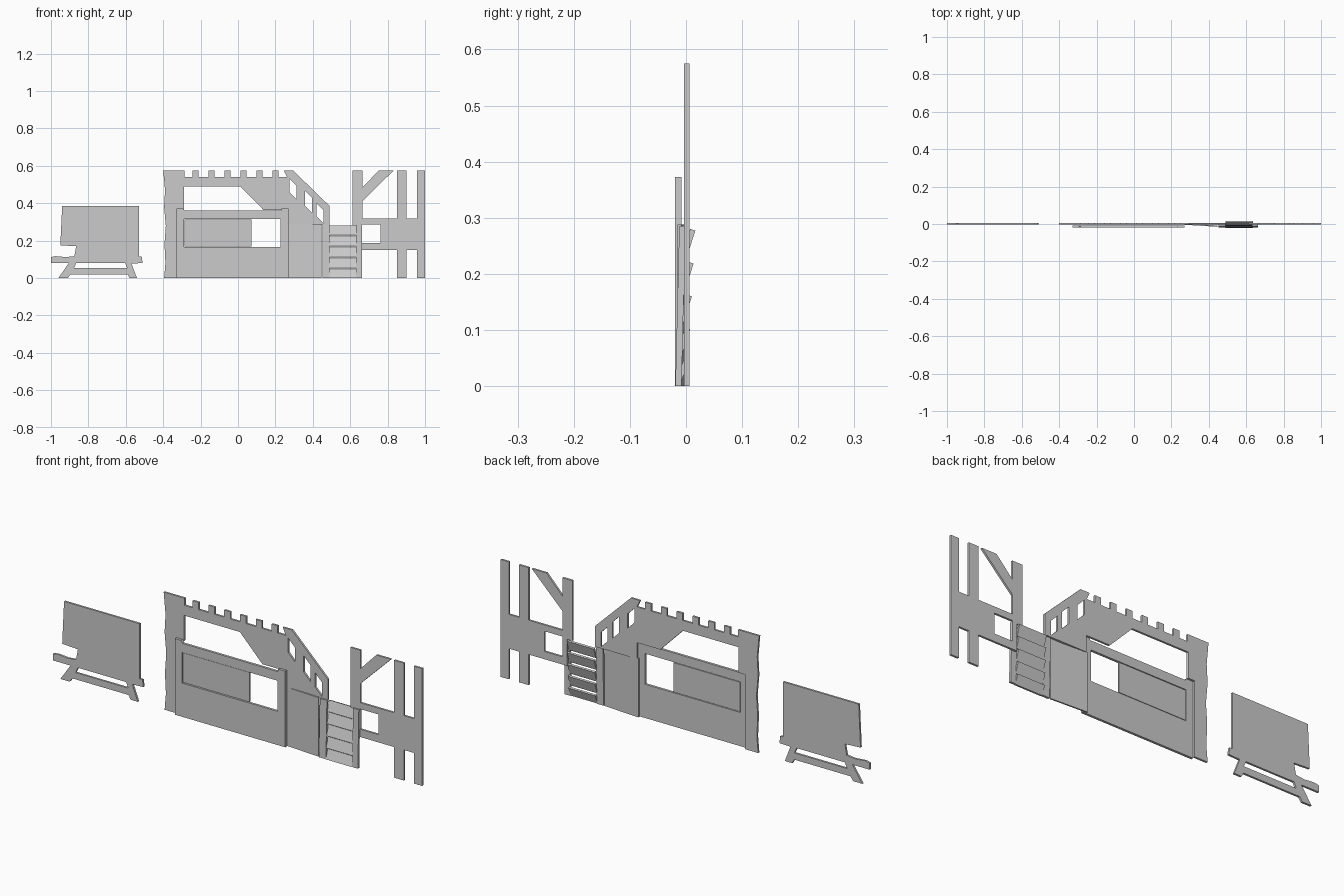
import bpy, bmesh, math
from mathutils import Vector

if "Cube" in bpy.data.objects:
    bpy.data.objects.remove(bpy.data.objects["Cube"], do_unlink=True)

grey = bpy.data.materials.new("plain_grey")
grey.use_nodes = True
COLOUR = (0.6, 0.6, 0.6, 1)
grey.diffuse_color = COLOUR
grey.node_tree.nodes["Principled BSDF"].inputs["Base Color"].default_value = COLOUR

BACK, FRONT = 0.006, -0.004      # common depth of the flat walls


def finish(name, bm):
    bmesh.ops.recalc_face_normals(bm, faces=bm.faces)
    mesh = bpy.data.meshes.new(name)
    bm.to_mesh(mesh)
    bm.free()
    mesh.materials.append(grey)
    ob = bpy.data.objects.new(name, mesh)
    bpy.context.collection.objects.link(ob)
    return ob


def plate(name, outline, holes=(), y0=FRONT, y1=BACK, shift=lambda x, z: 0.0):
    """Cut a flat outline with holes and thicken it from y0 to y1."""
    bm = bmesh.new()
    for loop in (outline, *holes):
        vs = [bm.verts.new((x, y0, z)) for x, z in loop]
        for i, v in enumerate(vs):
            bm.edges.new((v, vs[i - 1]))
    bmesh.ops.triangle_fill(bm, edges=bm.edges[:], use_beauty=True, normal=(0, -1, 0))
    bmesh.ops.dissolve_limit(bm, angle_limit=0.01, verts=bm.verts[:], edges=bm.edges[:])
    ext = bmesh.ops.extrude_face_region(bm, geom=bm.faces[:], use_keep_orig=True)
    for v in ext["geom"]:
        if isinstance(v, bmesh.types.BMVert):
            v.co.y = y1
    for v in bm.verts:
        v.co.y += shift(v.co.x, v.co.z)
    return finish(name, bm)


def rect(x0, x1, z0, z1):
    return [(x0, z0), (x1, z0), (x1, z1), (x0, z1)]


# Free-standing sign with splayed feet
plate("sign_board", [
    (-0.94, 0.385), (-0.53, 0.385), (-0.53, 0.115), (-0.515, 0.115), (-0.51, 0.08),
    (-0.57, 0.078), (-0.54, 0), (-0.58, 0), (-0.59, 0.02), (-0.895, 0.02),
    (-0.91, 0), (-0.96, 0), (-0.905, 0.08), (-1.0, 0.08), (-1.0, 0.112),
    (-0.975, 0.117), (-0.92, 0.112), (-0.875, 0.117), (-0.865, 0.17), (-0.95, 0.175)],
    [[(-0.877, 0.053), (-0.592, 0.053), (-0.604, 0.08), (-0.865, 0.08)]])

# Main wall: rough left side, row of teeth, stair railing, open below the band
TOP, DIP = 0.575, 0.54
outline = [(-0.395, 0), (-0.388, 0.08), (-0.393, 0.18), (-0.386, 0.28),
           (-0.395, 0.38), (-0.39, 0.47), (-0.4, TOP), (-0.287, TOP), (-0.287, DIP)]
for i in range(6):
    x = -0.243 + i * 0.0855
    outline += [(x, DIP), (x, TOP), (x + 0.033, TOP), (x + 0.033, DIP)]
outline += [(0.262, DIP), (0.245, TOP), (0.295, TOP), (0.49, 0.385), (0.49, 0.285),
            (0.262, 0.285), (0.262, 0.365), (0.135, 0.365), (0.013, 0.49),
            (-0.29, 0.49), (-0.29, 0.365), (-0.325, 0.365), (-0.325, 0)]
railing = [[(x, z), (x + 0.037, z - 0.037), (x + 0.037, z + h - 0.037), (x, z + h)]
           for x, z, h in ((0.275, 0.46, 0.07), (0.358, 0.387, 0.08), (0.42, 0.33, 0.07))]
plate("main_wall", outline, railing)

# Serving counter standing proud of the wall, with a half-closed shutter
plate("counter_front", [
    (-0.328, 0), (0.27, 0), (0.27, 0.373), (0.232, 0.373), (0.232, 0.36),
    (-0.285, 0.36), (-0.295, 0.373), (-0.328, 0.373)],
    [rect(-0.29, 0.228, 0.165, 0.315)], -0.02, -0.008)
plate("counter_shutter", rect(-0.287, 0.073, 0.168, 0.312), (), -0.016, -0.009)

# Side panel, swung slightly forward at its right end
plate("side_panel", rect(0.255, 0.447, 0, 0.288), (), -0.003, 0.004,
      lambda x, z: -0.012 * (x - 0.255) / 0.192)


def lean(x, z):
    return 0.007 * z / 0.285


# Leaning ladder: two side rails and tilted steps
for side, x0, x1 in (("right", 0.452, 0.49), ("left", 0.632, 0.663)):
    plate("ladder_rail_" + side, rect(x0, x1, 0, 0.285), (), -0.019, -0.008, lean)

for i in range(5):
    z_top, y_top = 0.28 - i * 0.0585, 0.0165 - i * 0.003
    bm = bmesh.new()
    profile = [(y_top, z_top - 0.003), (y_top - 0.009, z_top),
               (y_top - 0.025, z_top - 0.05), (y_top - 0.016, z_top - 0.053)]
    ring = [[bm.verts.new((x, y, max(z, 0))) for y, z in profile] for x in (0.488, 0.635)]
    bm.faces.new(ring[0])
    bm.faces.new(ring[1])
    for k in range(4):
        bm.faces.new((ring[0][k - 1], ring[0][k], ring[1][k], ring[1][k - 1]))
    finish("ladder_step_%d" % (i + 1), bm)

# Timber frame: posts, diagonal brace and a beam with a square opening
plate("timber_frame", [
    (0.612, 0.28), (0.612, TOP), (0.666, TOP), (0.666, 0.485), (0.752, TOP),
    (0.832, TOP), (0.666, 0.412), (0.666, 0.318), (0.849, 0.318), (0.849, TOP),
    (0.902, TOP), (0.902, 0.318), (0.956, 0.318), (0.956, TOP), (1.0, TOP),
    (1.0, 0), (0.956, 0), (0.956, 0.15), (0.902, 0.15), (0.902, 0),
    (0.849, 0), (0.849, 0.15), (0.64, 0.15), (0.64, 0.28)],
    [rect(0.664, 0.763, 0.188, 0.287)])
